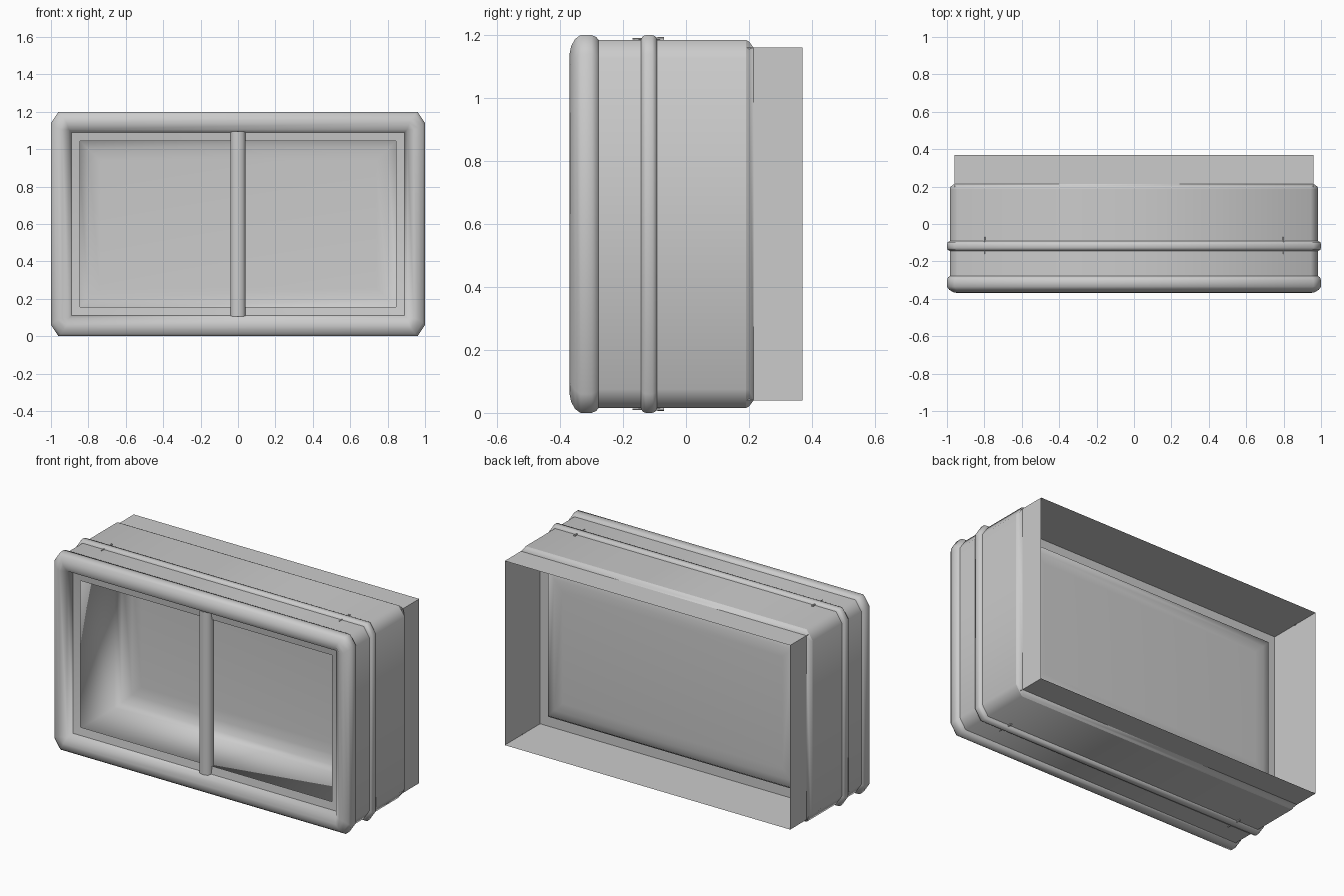
import bpy, bmesh, math

cube = bpy.data.objects.get("Cube")
if cube:
    bpy.data.objects.remove(cube)

HALF_X, HALF_Z = 1.0, 0.6

grey = bpy.data.materials.new("plain grey")
grey.use_nodes = True
colour = (0.6, 0.6, 0.6, 1)
grey.diffuse_color = colour
grey.node_tree.nodes["Principled BSDF"].inputs["Base Color"].default_value = colour


def finish(name, bm, angle):
    bmesh.ops.remove_doubles(bm, verts=bm.verts, dist=0.0005)
    mesh = bpy.data.meshes.new(name)
    bm.to_mesh(mesh)
    bm.free()
    mesh.materials.append(grey)
    obj = bpy.data.objects.new(name, mesh)
    bpy.context.collection.objects.link(obj)
    bpy.ops.object.select_all(action='DESELECT')
    obj.select_set(True)
    bpy.context.view_layer.objects.active = obj
    bpy.ops.object.shade_smooth_by_angle(angle=math.radians(angle))


def ring(bm, inset, y, cut):
    """Rectangle facing the front, with its corners cut."""
    w, h = HALF_X - inset, HALF_Z - inset
    cx, cz = cut * 0.8, cut * 1.2
    pts = [(w, h - cz), (w - cx, h), (cx - w, h), (-w, h - cz),
           (-w, cz - h), (cx - w, -h), (w - cx, -h), (w, cz - h)]
    return [bm.verts.new((x, y, z + HALF_Z)) for x, z in pts]


def loft(name, profile, angle=100, cap=False):
    """Join rings given as (inset, y, corner cut); cap closes the first ring."""
    bm = bmesh.new()
    rings = [ring(bm, *p) for p in profile]
    for a, b in zip(rings, rings[1:]):
        for i in range(8):
            j = (i + 1) % 8
            bm.faces.new((b[i], b[j], a[j], a[i]))
    if cap:
        bm.faces.new(rings[0])
    finish(name, bm, angle)


# Rounded front bezel and the narrow frame around the window
loft("window_frame", [(0.155, -0.305, 0), (0.11, -0.315, 0)], 30)
loft("front_bezel", [
    (0.11, -0.315, 0), (0.095, -0.35, 0), (0.06, -0.37, 0.03),
    (0.035, -0.365, 0.045), (0.012, -0.352, 0.05), (0, -0.335, 0.05),
    (0, -0.30, 0.05), (0.006, -0.285, 0.05), (0.015, -0.278, 0.05)])

# Casing, stepping in to the narrower neck that is open at the back
loft("casing", [(0.015, -0.278, 0.05), (0.015, 0.19, 0.05)])
loft("casing_step", [(0.015, 0.19, 0.05), (0.02, 0.20, 0.045), (0.04, 0.215, 0)])
loft("rear_neck", [(0.04, 0.215, 0), (0.04, 0.37, 0)], 30)

# Raised band around the casing
loft("casing_band", [
    (0.016, -0.144, 0.05), (0.004, -0.138, 0.05), (0, -0.128, 0.05),
    (0, -0.107, 0.05), (0.004, -0.097, 0.05), (0.016, -0.091, 0.05)])

# Inside of the rear opening, ending in a flange around the tub
loft("rear_liner", [(0.04, 0.215, 0), (0.04, 0.03, 0)][::-1], 30)
loft("rear_flange", [(0.04, 0.03, 0), (0.12, 0.03, 0)], 30)

# Deep tub behind the window, with a wide bevel around its back
loft("window_tub", [
    (0.26, 0.13, 0), (0.20, 0.125, 0), (0.145, 0.105, 0), (0.12, 0.07, 0),
    (0.12, -0.29, 0), (0.155, -0.305, 0)], 80, cap=True)

# Half-round bar that divides the window
bm = bmesh.new()
section = [(-0.04, -0.29), (-0.04, -0.315), (-0.025, -0.332), (0, -0.338),
           (0.025, -0.332), (0.04, -0.315), (0.04, -0.29)]
low = [bm.verts.new((x, y, 0.105)) for x, y in section]
high = [bm.verts.new((x, y, 1.095)) for x, y in section]
for i in range(len(section)):
    j = (i + 1) % len(section)
    bm.faces.new((low[i], low[j], high[j], high[i]))
bm.faces.new(low[::-1])
bm.faces.new(high)
bmesh.ops.recalc_face_normals(bm, faces=bm.faces)
finish("window_bar", bm, 50)

# Tiny pins through the band
for x, side in ((-0.8, "right"), (0.8, "left")):
    for z, level in ((0.012, "lower"), (1.188, "upper")):
        bm = bmesh.new()
        bmesh.ops.create_cone(bm, segments=6, radius1=0.006, radius2=0.002,
                              depth=0.1, cap_ends=True)
        for v in bm.verts:
            v.co = (x + v.co.x, -0.12 - v.co.z, z + v.co.y)
        bmesh.ops.recalc_face_normals(bm, faces=bm.faces)
        finish(f"{level}_{side}_pin", bm, 40)
